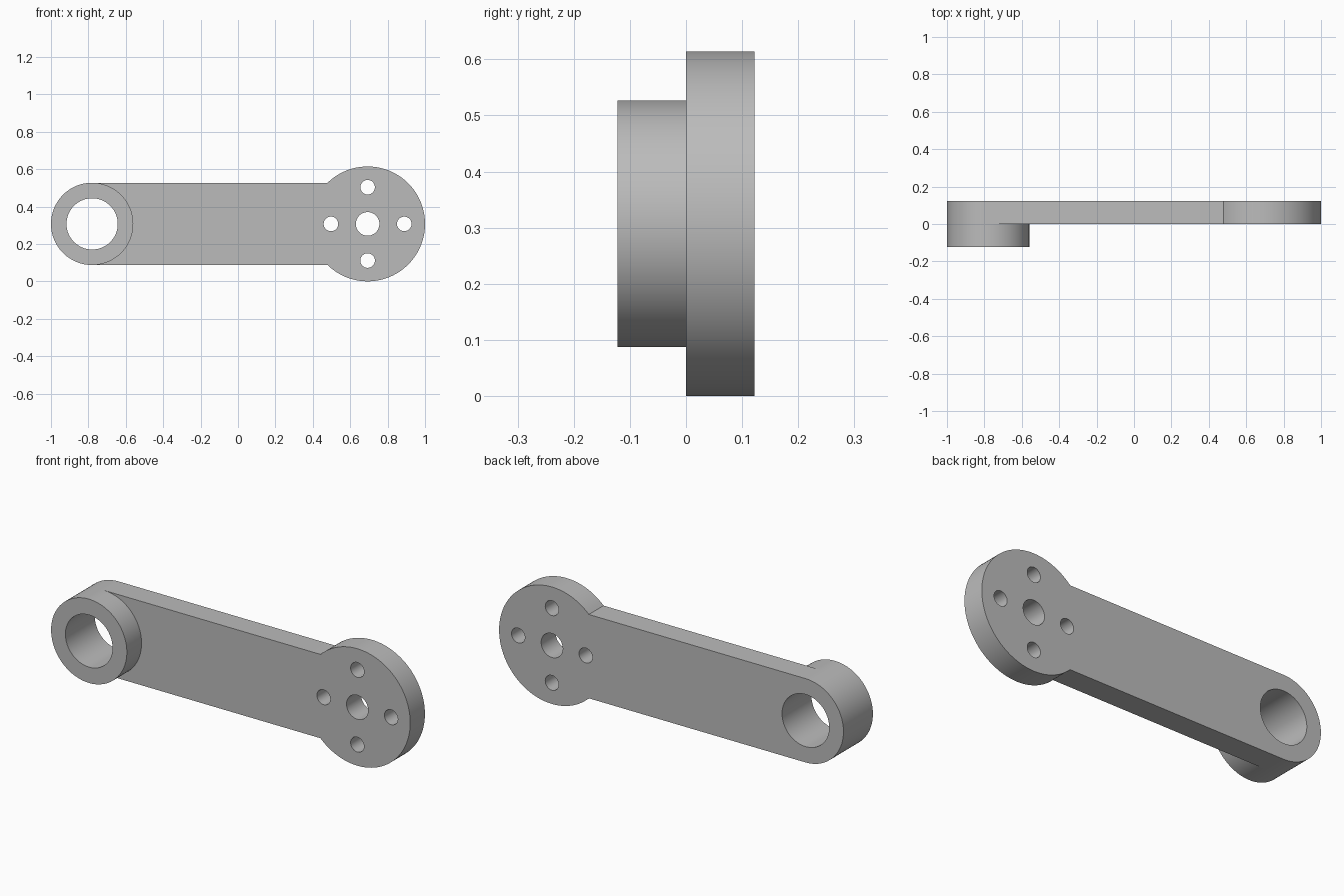
import bpy
import bmesh
from math import sin, cos, pi, asin, radians

cube = bpy.data.objects.get("Cube")
if cube:
    bpy.data.objects.remove(cube, do_unlink=True)

gray = bpy.data.materials.new("machined gray")
gray.use_nodes = True
color = (0.5, 0.5, 0.5, 1)
gray.diffuse_color = color
gray.node_tree.nodes["Principled BSDF"].inputs["Base Color"].default_value = color

DISC_R = 0.307           # mounting disc
ARM_R = 0.22             # half the arm height and boss radius
MID_Z = DISC_R
DISC_X = 1 - DISC_R
BOSS_X = ARM_R - 1
DEPTH = 0.122            # thickness of each layer


def arc(x, z, r, start=0, end=2 * pi, steps=64):
    """Points along an arc, both ends included."""
    return [(x + r * cos(start + (end - start) * i / steps),
             z + r * sin(start + (end - start) * i / steps)) for i in range(steps + 1)]


def circle(x, z, r, steps=64):
    return arc(x, z, r, steps=steps)[:-1]


def plate(name, loops, y):
    """Extrude an outline with holes along y, centred on the given y."""
    curve = bpy.data.curves.new(name, "CURVE")
    curve.dimensions = "2D"
    curve.fill_mode = "BOTH"
    curve.extrude = DEPTH / 2
    for points in loops:
        spline = curve.splines.new("POLY")
        spline.points.add(len(points) - 1)
        for point, (x, z) in zip(spline.points, points):
            point.co = (x, z, 0, 1)
        spline.use_cyclic_u = True
    obj = bpy.data.objects.new(name, curve)
    bpy.context.collection.objects.link(obj)
    obj.location.y = y
    obj.rotation_euler.x = radians(90)
    bpy.ops.object.select_all(action="DESELECT")
    obj.select_set(True)
    bpy.context.view_layer.objects.active = obj
    bpy.ops.object.convert(target="MESH")
    obj = bpy.context.object
    # Weld caps to walls
    bm = bmesh.new()
    bm.from_mesh(obj.data)
    bmesh.ops.remove_doubles(bm, verts=bm.verts, dist=0.0001)
    bmesh.ops.recalc_face_normals(bm, faces=bm.faces)
    bm.to_mesh(obj.data)
    bm.free()
    obj.data.materials.clear()
    obj.data.materials.append(gray)
    bpy.ops.object.shade_smooth_by_angle(angle=radians(30))
    return obj


# Arm: round end running into the wider disc
neck = pi - asin(ARM_R / DISC_R)
outline = arc(DISC_X, MID_Z, DISC_R, -neck, neck, 80)
outline += arc(BOSS_X, MID_Z, ARM_R, pi / 2, 3 * pi / 2, 40)
bore = circle(BOSS_X, MID_Z, 0.137)

# Disc holes: one central, four around it
holes = [circle(DISC_X, MID_Z, 0.063, 48)]
for i in range(4):
    a = i * pi / 2
    holes.append(circle(DISC_X + 0.196 * cos(a), MID_Z + 0.196 * sin(a), 0.039, 32))

plate("arm_with_disc", [outline, bore] + holes, DEPTH / 2)

# Raised ring on the front of the narrow end
plate("boss_ring", [circle(BOSS_X, MID_Z, ARM_R, 80), bore], -DEPTH / 2)
